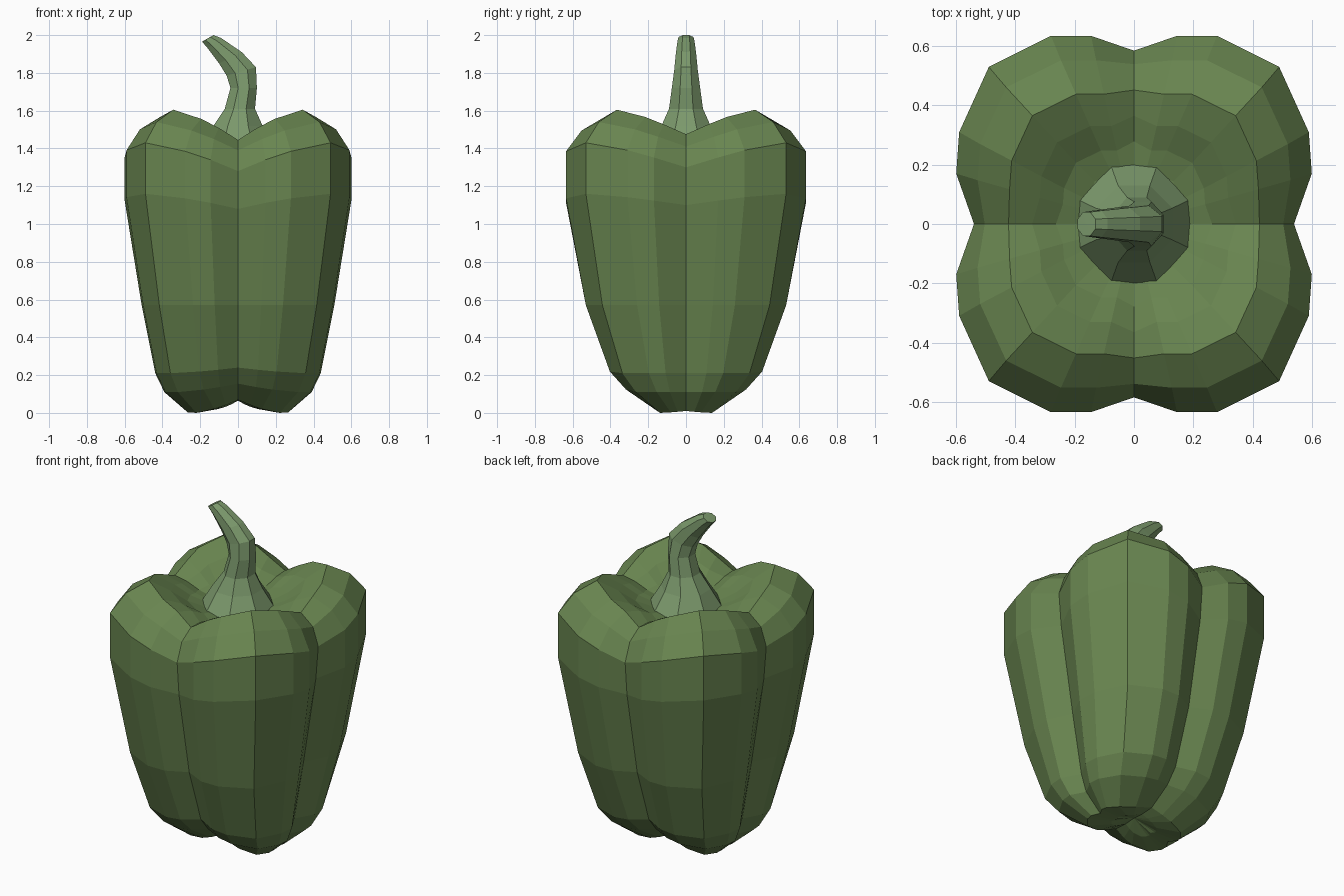
import bpy, bmesh, math

if "Cube" in bpy.data.objects:
    bpy.data.objects.remove(bpy.data.objects["Cube"])


def material(name, rgb):
    m = bpy.data.materials.new(name)
    m.diffuse_color = (*rgb, 1)
    m.use_nodes = True
    m.node_tree.nodes["Principled BSDF"].inputs["Base Color"].default_value = m.diffuse_color
    return m


def skin(name, rings, mat, start, end):
    """Bridge closed rings of points and close both ends with a fan."""
    bm = bmesh.new()
    loops = [[bm.verts.new(p) for p in r] for r in rings]
    n = len(loops[0])
    for a, b in zip(loops, loops[1:]):
        for i in range(n):
            j = (i + 1) % n
            bm.faces.new((a[i], a[j], b[j], b[i]))
    for loop, tip in ((loops[0], start), (loops[-1], end)):
        c = bm.verts.new(tip)
        for i in range(n):
            bm.faces.new((loop[i], loop[(i + 1) % n], c))
    bmesh.ops.recalc_face_normals(bm, faces=bm.faces)
    me = bpy.data.meshes.new(name)
    bm.to_mesh(me)
    bm.free()
    me.materials.append(mat)
    ob = bpy.data.objects.new(name, me)
    bpy.context.collection.objects.link(ob)
    return ob


# One quarter of the lobed cross-section, from side crease to front/back crease
QUARTER = [(.54, 0), (.60, .17), (.59, .31), (.49, .53), (.28, .635), (.145, .635), (0, .585)]
LIFT = [0, .4, .7, 1, .7, .4, 0]


def lobed_ring(sx, sy, crease, z_lobe, z_side, z_front):
    quarter = []
    for k, (x, y) in enumerate(QUARTER):
        c = crease if k in (0, 6) else 1
        low = z_side if k < 3 else z_front
        quarter.append((x * sx * c, y * sy * c, low + (z_lobe - low) * LIFT[k]))
    ring = []
    for mx, my, pts in ((1, 1, quarter[:6]), (-1, 1, quarter[:0:-1]),
                        (-1, -1, quarter[:6]), (1, -1, quarter[:0:-1])):
        ring += [(mx * x, my * y, z) for x, y, z in pts]
    return ring


# Pepper body: underside, wall, shoulders, then down into the crater
body = [
    (.22, .12, 1, .02, .02, .065),
    (.45, .26, 1, 0, .01, .07),
    (.65, .50, .98, .11, .11, .155),
    (.73, .635, .96, .21, .21, .24),
    (.85, .835, .96, .57, .57, .57),
    (1, 1, .97, 1.16, 1.10, 1.08),
    (1, 1, 1, 1.43, 1.30, 1.28),
    (.88, .87, 1.06, 1.54, 1.41, 1.39),
    (.70, .69, 1.12, 1.605, 1.475, 1.445),
    (.53, .52, 1.2, 1.53, 1.46, 1.44),
    (.40, .39, 1.22, 1.46, 1.43, 1.42),
    (.27, .27, 1.2, 1.42, 1.41, 1.41),
]
skin("pepper_body", [lobed_ring(*r) for r in body],
     material("pepper_green", (.14, .235, .08)), (0, 0, .07), (0, 0, 1.41))

# Bent stem: left and right point of each section, plus half depth
stem = [
    (-.19, 1.41, .19, 1.41, .20),
    (-.13, 1.52, .13, 1.52, .13),
    (-.07, 1.61, .09, 1.61, .09),
    (-.04, 1.72, .10, 1.72, .075),
    (-.06, 1.785, .095, 1.83, .062),
    (-.10, 1.85, .02, 1.91, .055),
    (-.16, 1.93, -.09, 1.985, .045),
    (-.19, 1.965, -.13, 2.0, .04),
]
sections = []
for lx, lz, rx, rz, hy in stem:
    ring = []
    for i in range(8):
        a = math.radians(22.5 + 45 * i)
        t = .5 + .5 * math.cos(a) / math.cos(math.pi / 8)
        ring.append((lx + (rx - lx) * t, hy * math.sin(a) / math.cos(math.pi / 8), lz + (rz - lz) * t))
    sections.append(ring)
skin("stem", sections, material("stem_green", (.20, .32, .15)), (0, 0, 1.41), (-.16, 0, 1.983))
